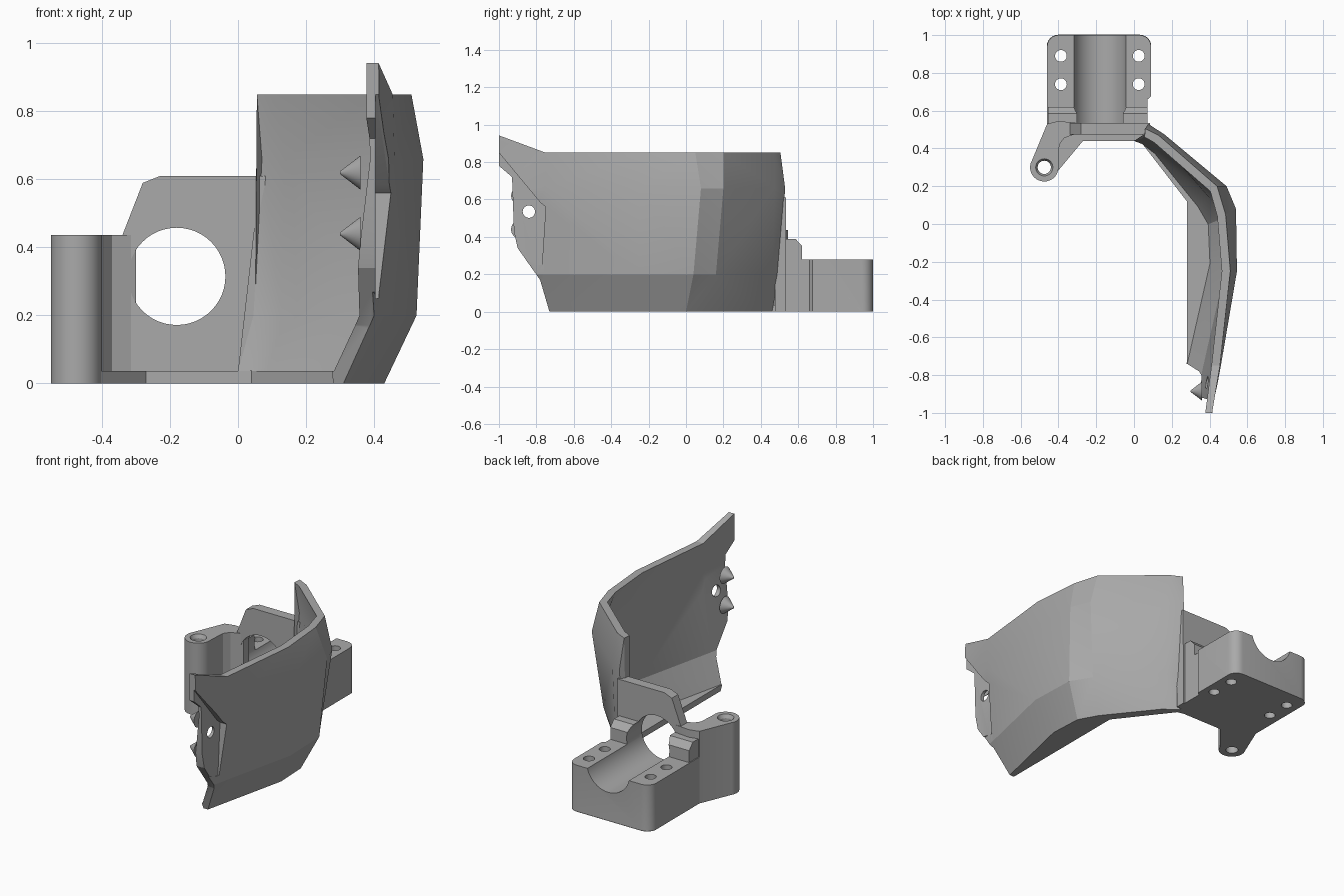
import bpy, bmesh, math
from mathutils import Vector, Matrix

cube = bpy.data.objects.get("Cube")
if cube:
    bpy.data.objects.remove(cube, do_unlink=True)

grey = bpy.data.materials.new("plain grey")
grey.use_nodes = True
tone = (0.4, 0.4, 0.4, 1)
grey.diffuse_color = tone
grey.node_tree.nodes["Principled BSDF"].inputs["Base Color"].default_value = tone


def finish(name, bm):
    bmesh.ops.recalc_face_normals(bm, faces=bm.faces[:])
    mesh = bpy.data.meshes.new(name)
    bm.to_mesh(mesh)
    bm.free()
    mesh.materials.append(grey)
    ob = bpy.data.objects.new(name, mesh)
    bpy.context.collection.objects.link(ob)
    return ob


def prism(name, points, axis, low, high, bevel=None):
    """Extrude a flat outline along an axis."""
    def place(p, d):
        c = list(p)
        c.insert(axis, d)
        return Vector(c)
    bm = bmesh.new()
    ends = [[bm.verts.new(place(p, d)) for p in points] for d in (low, high)]
    for ring in ends:
        bm.faces.new(ring)
    for i in range(len(points)):
        j = (i + 1) % len(points)
        bm.faces.new((ends[0][i], ends[0][j], ends[1][j], ends[1][i]))
    for rule, size in bevel or []:
        edges = [e for e in bm.edges if rule(*(v.co for v in e.verts))]
        bmesh.ops.bevel(bm, geom=edges, offset=size, segments=6,
                        profile=0.5, affect='EDGES', clamp_overlap=True)
    return finish(name, bm)


def rod(name, centre, radius, length, axis='Z', tip=None):
    turn = {'X': Matrix.Rotation(-math.pi / 2, 4, 'Y'),
            'Y': Matrix.Rotation(math.pi / 2, 4, 'X'), 'Z': Matrix()}[axis]
    bm = bmesh.new()
    bmesh.ops.create_cone(bm, cap_ends=True, segments=48, radius1=radius,
                          radius2=radius if tip is None else tip, depth=length,
                          matrix=Matrix.Translation(centre) @ turn)
    return finish(name, bm)


def combine(ob, *tools, mode='DIFFERENCE'):
    for tool in tools:
        mod = ob.modifiers.new("shape", 'BOOLEAN')
        mod.operation, mod.object, mod.solver = mode, tool, 'EXACT'
        bpy.context.view_layer.objects.active = ob
        bpy.ops.object.modifier_apply(modifier=mod.name)
        bpy.data.objects.remove(tool, do_unlink=True)


# Curved guard: outer points at four heights, inner lip, inward direction
heights = (0, .2, .66, .85)
stations = [
    ([(.05, .46), (.05, .5), (.075, .53), (.06, .505)], (.0, .44), (-.1, -1)),
    ([(.13, .4), (.15, .46), (.16, .475), (.13, .47)], (.04, .43), (-.5, -.85)),
    ([(.36, .11), (.44, .16), (.49, .2), (.44, .2)], (.28, .12), (-.8, -.6)),
    ([(.42, 0), (.515, .04), (.54, .08), (.485, .05)], (.28, .09), (-1, -.2)),
    ([(.43, -.2), (.525, -.25), (.545, -.25), (.51, -.25)], (.28, -.2), (-1, 0)),
    ([(.31, -.73), (.41, -.76), (.46, -.75), (.455, -.75)], (.28, -.73), (-1, 0)),
    ([(.27, -.85), (.36, -.97), (.41, -1.02), (.41, -1.02)], (.24, -.85), (-1, 0)),
]
bm = bmesh.new()
rings = []
for n, (outer, lip, inward) in enumerate(stations):
    last = n == len(stations) - 1
    out = [Vector((*p, z)) for p, z in zip(outer, heights)]
    if last:
        out[-1].z = .95
    shift = Vector((*inward, 0)).normalized() * (.035 if last else .045)
    foot = out[0].lerp(out[1], .18)
    loop = out + [p + shift for p in reversed(out[1:])]
    loop += [foot + shift, Vector((*lip, .036)), Vector((*lip, 0))]
    rings.append([bm.verts.new(p) for p in loop])
for a, b in zip(rings, rings[1:]):
    for i in range(len(a)):
        j = (i + 1) % len(a)
        quad = (a[i], a[j], b[j], b[i])
        bmesh.ops.triangulate(bm, faces=[bm.faces.new(quad)])
for end in (rings[0], rings[-1]):
    bmesh.ops.triangulate(bm, faces=[bm.faces.new(end)])
guard = finish("curved_guard", bm)

# Mounting boss, outer recess, shaped front edge and screw hole
boss = prism("boss", [(-1.02, .945), (-.8, .7), (-.735, .56), (-.76, .25),
                      (-.9, .28), (-1.02, .7)], 0, .35, .415)
combine(guard, boss, mode='UNION')
recess = prism("recess", [(-1.1, .93), (-1, .85), (-.78, .585), (-.75, .56),
                          (-.77, .25), (-1.1, .25)], 0, .405, .7)
edge = prism("edge", [(-1.3, -.1), (-.705, -.1), (-.73, 0), (-.78, .17), (-.9, .34),
                      (-.92, .43), (-.93, .72), (-1, .78), (-1, 1.1), (-1.3, 1.1)],
             0, -.2, .9)
combine(guard, recess, edge, rod("hole", (.4, -.84, .535), .033, .5, 'X'))

# Small pointed teeth on the inner front edge
for z in (.44, .62):
    rod("guard_tooth", (.33, -.885, z), .05, .06, 'X', .004)

# Front wall with round opening
wall = prism("front_wall", [(-.4, 0), (.08, 0), (.085, .61), (-.23, .61), (-.28, .59),
                            (-.34, .436), (-.4, .436)], 1, .475, .535)
combine(wall, rod("bore", (-.18, .7, .315), .143, 1.2, 'Y'))
prism("wall_lip", [(-.42, .26), (-.27, .44), (.04, .44), (.06, .52), (-.4, .52)],
      2, 0, .036)

# Clamp block with a raised step and a half-round channel
block = prism("clamp_block", [(-.46, .5), (.072, .5), (.072, .66), (.09, .675),
                              (.09, 1), (-.46, 1)], 2, 0, .28,
              [(lambda a, b: a.y > .99 and b.y > .99 and abs(a.z - b.z) > .1, .06),
               (lambda a, b: a.y > .93 and b.y > .93 and max(a.z, b.z) < .01, .035)])
step = prism("step", [(.5, .1), (.5, .39), (.585, .39), (.62, .352), (.62, .1)],
             0, -.455, .072)
combine(block, step, mode='UNION')
combine(block, rod("channel", (-.18, .8, .315), .143, 1.2, 'Y'))
for x in (-.387, .025):
    for y in (.74, .89):
        combine(block, rod("bolt_hole", (x, y, .15), .031, .6))

# Side post with its arm
post = rod("side_post", (-.475, .3, .218), .075, .436)
arm = prism("arm", [(-.545, .325), (-.46, .53), (-.4, .545), (-.3, .535), (-.3, .48),
                    (-.37, .455), (-.395, .42), (-.402, .29)], 2, 0, .436)
combine(post, arm, mode='UNION')
combine(post, rod("post_hole", (-.475, .3, .3), .035, .9),
        rod("countersink", (-.475, .3, .43), .035, .03, 'Z', .05))

# Smooth the round surfaces, keep crisp creases
for ob in bpy.context.scene.objects:
    if ob.type == 'MESH' and grey.name in ob.data.materials:
        bpy.ops.object.select_all(action='DESELECT')
        ob.select_set(True)
        bpy.context.view_layer.objects.active = ob
        bpy.ops.object.shade_smooth_by_angle(angle=math.radians(20))
